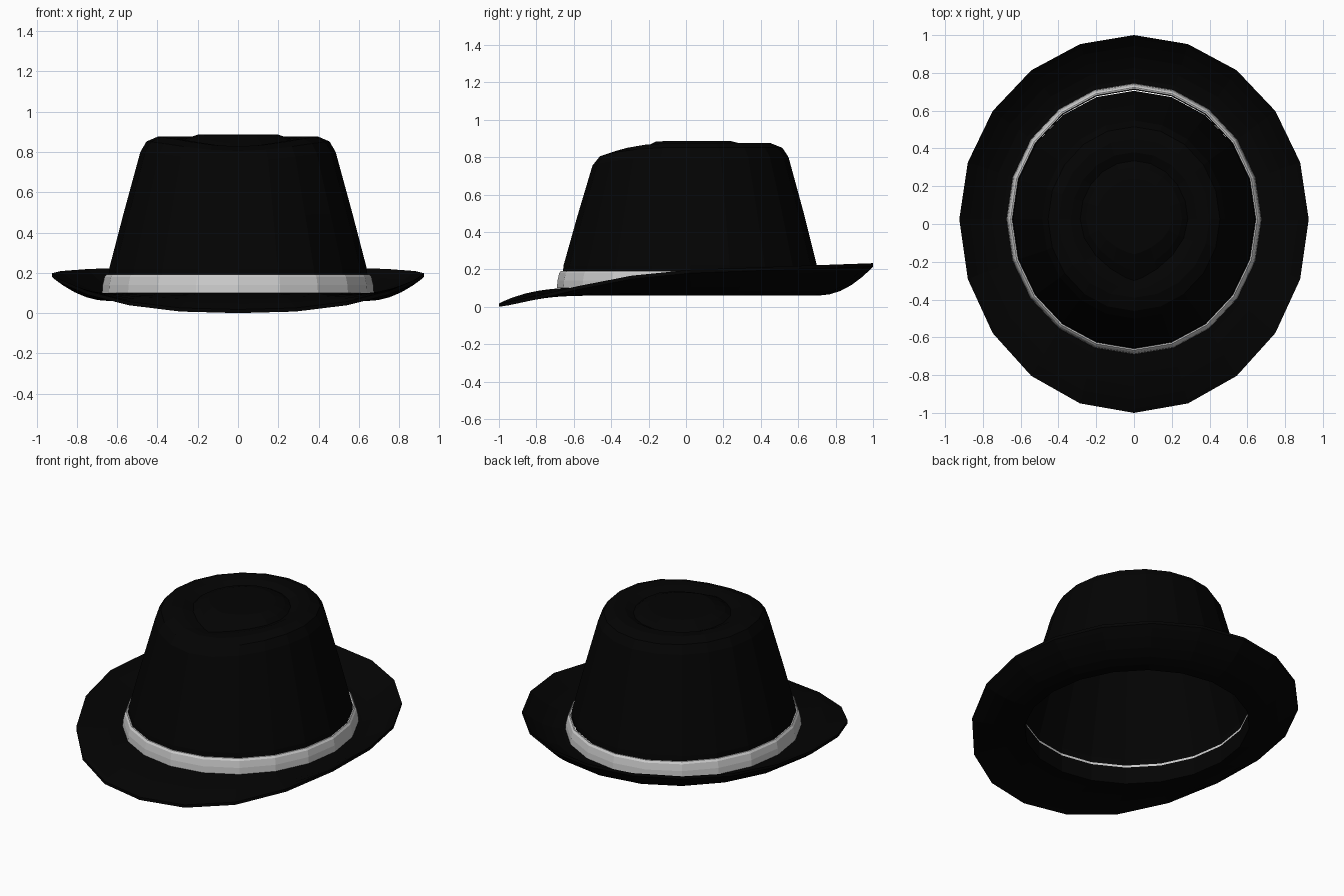
import bpy, bmesh, math

if "Cube" in bpy.data.objects:
    bpy.data.objects.remove(bpy.data.objects["Cube"])

N = 20      # sides of every ring
YC = 0.025  # y of the widest line

felt = bpy.data.materials.new("black_felt")
felt.diffuse_color = (0.001, 0.001, 0.001, 1)
felt.use_nodes = True
felt.node_tree.nodes["Principled BSDF"].inputs["Base Color"].default_value = felt.diffuse_color


def ring(rx, yf, yb, height, point=1.0):
    """Egg-shaped ring: half width, front y, back y, height(s, c), front pointedness."""
    pts = []
    for i in range(N):
        a = 2 * math.pi * i / N
        c, s = math.cos(a), math.sin(a)
        if s < -0.01:
            x = rx * math.copysign(abs(c) ** point, c)
            if abs(c) < 1e-6:
                x = 0
            y = YC + (YC - yf) * s
        else:
            x, y = rx * c, YC + (yb - YC) * s
        pts.append((x, y, height(s, abs(c))))
    return pts


def loft(name, rings, closed=False, cap=False, mat=None):
    bm = bmesh.new()
    loops = [[bm.verts.new(p) for p in r] for r in rings]
    pairs = list(zip(loops, loops[1:]))
    if closed:
        pairs.append((loops[-1], loops[0]))
    for a, b in pairs:
        for i in range(N):
            j = (i + 1) % N
            bm.faces.new((a[i], a[j], b[j], b[i]))
    if cap:
        bm.faces.new(loops[-1])
    bmesh.ops.recalc_face_normals(bm, faces=bm.faces)
    me = bpy.data.meshes.new(name)
    bm.to_mesh(me)
    bm.free()
    ob = bpy.data.objects.new(name, me)
    bpy.context.collection.objects.link(ob)
    if mat:
        me.materials.append(mat)
    return ob


def crown_height(front, side, back):
    def h(s, c):
        return side + ((front - side) if s < 0 else (back - side)) * abs(s) ** 3
    return h


# Crown: tapered wall, rounded shoulder, teardrop groove and raised centre
# (half width, front y, back y, front z, side z, back z, pointedness)
crown_rows = [
    (0.643, -0.658, 0.705, 0.185, 0.185, 0.185, 1),
    (0.64, -0.655, 0.70, 0.22, 0.22, 0.22, 1),
    (0.567, -0.582, 0.63, 0.48, 0.50, 0.50, 1),
    (0.485, -0.50, 0.548, 0.755, 0.80, 0.80, 1),
    (0.455, -0.46, 0.515, 0.805, 0.852, 0.85, 1),
    (0.40, -0.39, 0.45, 0.828, 0.876, 0.876, 1),
    (0.335, -0.35, 0.38, 0.825, 0.868, 0.873, 1.2),
    (0.285, -0.30, 0.335, 0.815, 0.845, 0.85, 1.6),
    (0.255, -0.25, 0.30, 0.84, 0.868, 0.87, 1.6),
    (0.20, -0.16, 0.24, 0.884, 0.886, 0.886, 1.5),
]
loft("crown", [ring(rx, yf, yb, crown_height(zf, zs, zb), p)
               for rx, yf, yb, zf, zs, zb, p in crown_rows], cap=True, mat=felt)

# Hat band: closed section around the crown foot (outward offset, z)
band_section = [(0.003, 0.10), (0.03, 0.10), (0.027, 0.14), (0.018, 0.18),
                (0.008, 0.192), (0.0, 0.192)]
loft("hat_band", [ring(0.645 + d, -0.66 - d, 0.715 + d, lambda s, c, z=z: z)
                  for d, z in band_section], closed=True)


# Brim: dips at the front, curls up at the sides and back
def brim_ring(t, thick):
    def h(s, c):
        edge = 0.18 * c ** 2.5 * (1 + 0.22 * s) if s < 0 else 0.18 + 0.035 * s
        return 0.06 + (edge - 0.06) * t ** (2 + 0.5 * max(0, -s)) + thick
    return ring(0.64 + 0.285 * t, -0.655 - 0.345 * t, 0.71 + 0.29 * t, h)


steps = [0, 0.2, 0.4, 0.6, 0.8, 0.93, 1]
inner_lip = [brim_ring(0, 0.11), brim_ring(0.01, 0.11)]  # rises behind the band
top = [brim_ring(max(t, 0.01), 0.04 - 0.022 * t) for t in steps]
under = [brim_ring(t, 0) for t in reversed(steps)]
loft("brim", inner_lip + top + under, closed=True, mat=felt)
